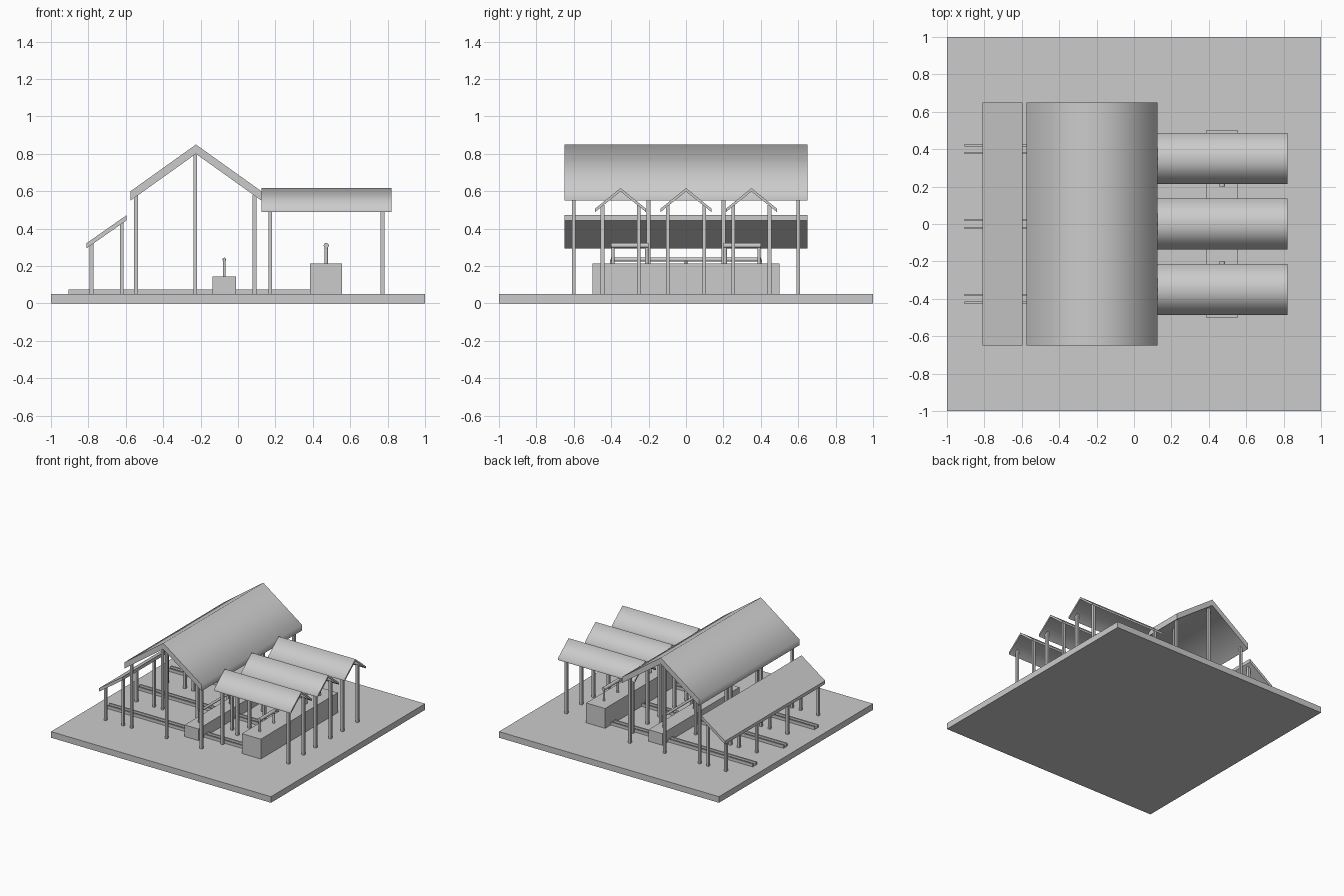
import bpy, bmesh, math
from mathutils import Vector

cube = bpy.data.objects.get("Cube")
if cube:
    bpy.data.objects.remove(cube, do_unlink=True)

grey = bpy.data.materials.new("plain_grey")
grey.use_nodes = True
grey.diffuse_color = (0.6, 0.6, 0.6, 1)
grey.node_tree.nodes["Principled BSDF"].inputs["Base Color"].default_value = (0.6, 0.6, 0.6, 1)


def finish(name, bm, smooth=0):
    """Turn a bmesh into a named object; smooth is the sharp-edge angle in degrees."""
    bmesh.ops.recalc_face_normals(bm, faces=bm.faces)
    mesh = bpy.data.meshes.new(name)
    bm.to_mesh(mesh)
    bm.free()
    mesh.materials.append(grey)
    if smooth:
        for p in mesh.polygons:
            p.use_smooth = True
        mesh.set_sharp_from_angle(angle=math.radians(smooth))
    obj = bpy.data.objects.new(name, mesh)
    bpy.context.collection.objects.link(obj)
    return obj


def box(name, x0, x1, y0, y1, z0, z1):
    bm = bmesh.new()
    bmesh.ops.create_cube(bm, size=1)
    for v in bm.verts:
        v.co = Vector(((x0 + x1) / 2 + v.co.x * (x1 - x0),
                       (y0 + y1) / 2 + v.co.y * (y1 - y0),
                       (z0 + z1) / 2 + v.co.z * (z1 - z0)))
    return finish(name, bm)


def extrude(name, profile, axis, start, end, smooth=0):
    """Extrude a closed (side, height) profile along the x or y axis."""
    bm = bmesh.new()
    place = (lambda s, z: (start, s, z)) if axis == "x" else (lambda s, z: (s, start, z))
    face = bm.faces.new([bm.verts.new(place(s, z)) for s, z in profile])
    new = bmesh.ops.extrude_face_region(bm, geom=[face], use_keep_orig=True)["geom"]
    shift = Vector((end - start, 0, 0)) if axis == "x" else Vector((0, end - start, 0))
    bmesh.ops.translate(bm, vec=shift, verts=[g for g in new if isinstance(g, bmesh.types.BMVert)])
    return finish(name, bm, smooth)


def gable(name, mid, half, ridge, eave, thick, axis, start, end):
    profile = [(mid - half, eave - thick), (mid - half, eave), (mid, ridge),
               (mid + half, eave), (mid + half, eave - thick), (mid, ridge - thick)]
    return extrude(name, profile, axis, start, end, smooth=80)


def rod(name, a, b, radius):
    a, b = Vector(a), Vector(b)
    bm = bmesh.new()
    bmesh.ops.create_cone(bm, cap_ends=True, segments=20, radius1=radius,
                          radius2=radius, depth=(b - a).length)
    bmesh.ops.rotate(bm, verts=bm.verts, matrix=(b - a).to_track_quat("Z", "Y").to_matrix())
    bmesh.ops.translate(bm, verts=bm.verts, vec=(a + b) / 2)
    return finish(name, bm, smooth=40)


GROUND = 0.05


def post(name, x, y, top, half=0.01):
    box(name, x - half, x + half, y - half, y + half, GROUND, top)


# Base slab
box("base_slab", -1, 1, -1, 1, 0, GROUND)

# Main hall and lean-to roofs
gable("main_roof", -0.225, 0.35, 0.85, 0.6, 0.05, "y", -0.65, 0.65)
extrude("lean_to_roof", [(-0.81, 0.295), (-0.81, 0.322), (-0.595, 0.473), (-0.595, 0.445)],
        "y", -0.65, 0.65)

# Posts under the hall and lean-to
for y in (-0.6, -0.2, 0.2, 0.6):
    for x, top in ((-0.545, 0.58), (-0.228, 0.805), (0.088, 0.58)):
        post("main_post", x, y, top)
    for x, top in ((-0.783, 0.325), (-0.622, 0.437)):
        post("lean_to_post", x, y, top)

# Three side wings with gable roofs
for y in (-0.35, 0, 0.35):
    gable("wing_roof", y, 0.136, 0.617, 0.507, 0.018, "x", 0.125, 0.822)
    for x in (0.172, 0.773):
        for side in (-1, 1):
            post("wing_post", x, y + side * 0.097, 0.527)

# Low and high counters
box("low_counter", -0.135, -0.01, -0.5, 0.5, GROUND, 0.145)
box("high_counter", 0.385, 0.557, -0.5, 0.5, GROUND, 0.213)

# Handrail along the low counter
rod("low_rail", (-0.073, -0.4, 0.235), (-0.073, 0.4, 0.235), 0.01)
for y in (-0.4, 0, 0.4):
    rod("low_rail_support", (-0.073, y, 0.145), (-0.073, y, 0.235), 0.007)

# Two short handrails on the high counter
for side in (-1, 1):
    rod("high_rail", (0.472, side * 0.2, 0.31), (0.472, side * 0.4, 0.31), 0.014)
    for y in (0.21, 0.39):
        rod("high_rail_support", (0.472, side * y, 0.213), (0.472, side * y, 0.31), 0.009)

# Ground channels
for y in (-0.4, 0, 0.4):
    outer, inner, top, floor = 0.027, 0.015, 0.074, 0.056
    extrude("ground_channel",
            [(y - outer, GROUND), (y + outer, GROUND), (y + outer, top), (y + inner, top),
             (y + inner, floor), (y - inner, floor), (y - inner, top), (y - outer, top)],
            "x", -0.905, 0.39)
